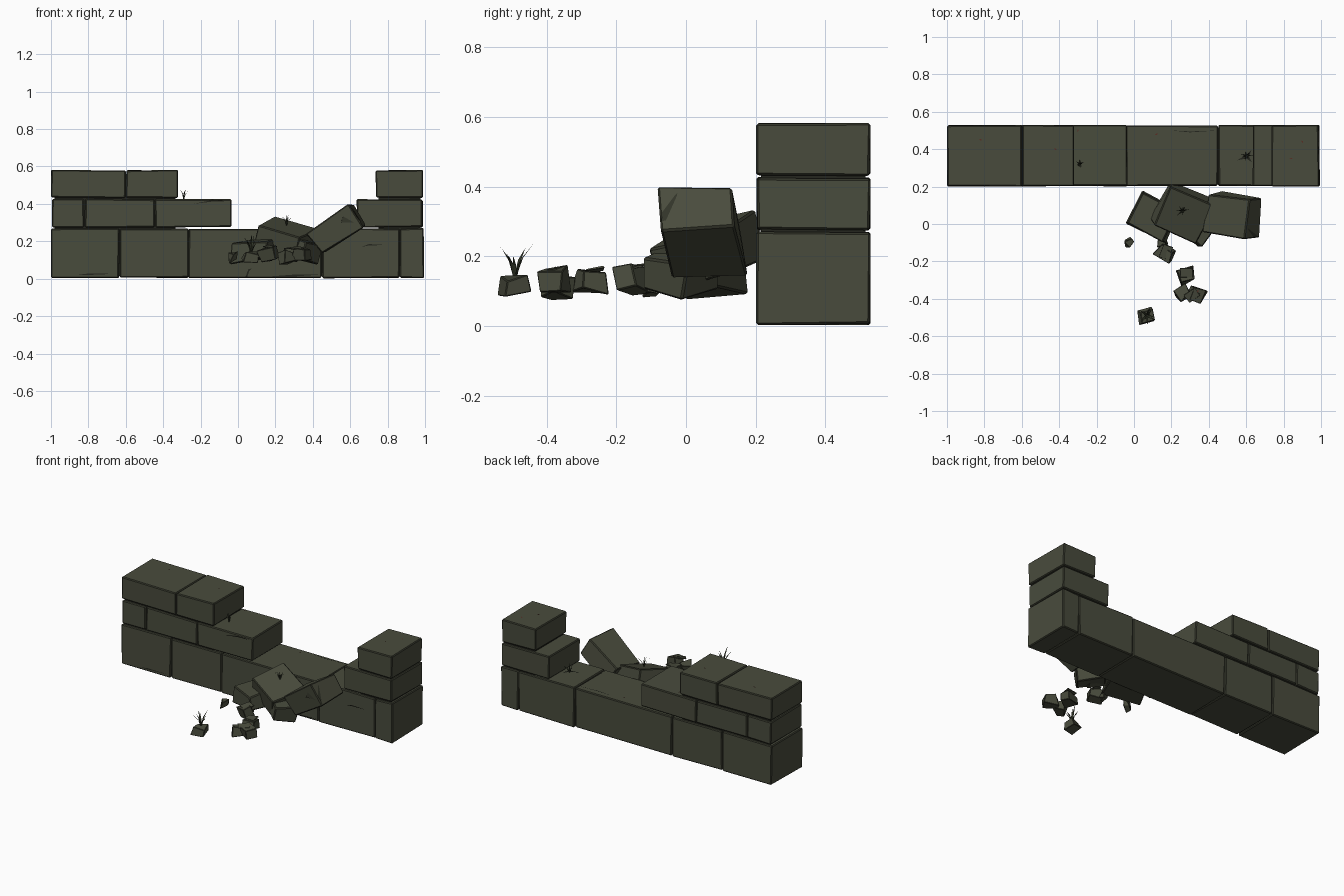
import bpy, bmesh, math, random
from mathutils import Vector, Matrix, Euler

if "Cube" in bpy.data.objects:
    bpy.data.objects.remove(bpy.data.objects["Cube"])

random.seed(4)


def material(name, rgb):
    m = bpy.data.materials.new(name)
    m.diffuse_color = (*rgb, 1)
    m.use_nodes = True
    m.node_tree.nodes["Principled BSDF"].inputs["Base Color"].default_value = m.diffuse_color
    return m


STONE = material("mossy stone", (0.066, 0.071, 0.046))
EDGE = material("dark worn edge", (0.032, 0.034, 0.022))
MORTAR = material("dark mortar", (0.018, 0.019, 0.013))
GRASS = material("dark grass", (0.030, 0.036, 0.020))
RED = material("dry red leaf", (0.10, 0.028, 0.018))


def finish(bm, name, *mats):
    bmesh.ops.recalc_face_normals(bm, faces=bm.faces)
    me = bpy.data.meshes.new(name)
    bm.to_mesh(me)
    bm.free()
    ob = bpy.data.objects.new(name, me)
    for m in mats:
        me.materials.append(m)
    bpy.context.collection.objects.link(ob)
    return ob


def stone(name, center, size, rot=(0, 0, 0), jitter=0.003, bevel=0.006):
    """Slightly uneven box with a dark chamfer."""
    bm = bmesh.new()
    bmesh.ops.create_cube(bm, size=1)
    turn = Euler([math.radians(a) for a in rot]).to_matrix()
    for v in bm.verts:
        p = Vector([c * s + random.uniform(-jitter, jitter) for c, s in zip(v.co, size)])
        v.co = turn @ p + Vector(center)
    ob = finish(bm, name, STONE, EDGE)
    mod = ob.modifiers.new("chamfer", "BEVEL")
    mod.width, mod.segments, mod.material = bevel, 1, 1
    mod.limit_method = "NONE"
    return ob


def plates(name, polys, mat, place):
    """Thin flat shapes; place maps 2D points to 3D."""
    bm = bmesh.new()
    for poly in polys:
        bm.faces.new([bm.verts.new(place(*p)) for p in poly])
    return finish(bm, name, mat)


# Courses of wall blocks: bottom, top, and joints along x
COURSES = [
    ("lower", 0.005, 0.268, (-1, -0.635, -0.265, 0.45, 0.865, 0.995)),
    ("middle_left", 0.276, 0.425, (-0.995, -0.82, -0.445, -0.035)),
    ("middle_right", 0.276, 0.425, (0.635, 0.99)),
    ("upper_left", 0.433, 0.58, (-1, -0.6, -0.32)),
    ("upper_right", 0.433, 0.58, (0.735, 0.99)),
]
for name, z0, z1, joints in COURSES:
    for i, (a, b) in enumerate(zip(joints, joints[1:])):
        stone(f"{name}_block_{i + 1}", ((a + b) / 2, 0.365, (z0 + z1) / 2),
              (b - a - 0.004, 0.324, z1 - z0))

# Mortar seen in the gaps
for name, x0, x1, z0, z1 in (("lower", -0.985, 0.98, 0.015, 0.262),
                             ("left", -0.98, -0.335, 0.25, 0.56),
                             ("right", 0.75, 0.975, 0.25, 0.56)):
    bm = bmesh.new()
    bmesh.ops.create_cube(bm, size=1, matrix=Matrix.Translation(
        ((x0 + x1) / 2, 0.365, (z0 + z1) / 2)) @ Matrix.Diagonal((x1 - x0, 0.3, z1 - z0, 1)))
    finish(bm, name + "_mortar", MORTAR)

# Cracks on the front and the ledges
plates("front_cracks", [
    [(0.04, 0.01), (0.055, 0.05), (0.075, 0.055), (0.06, 0.04), (0.05, 0.01)],
    [(0.66, 0.17), (0.70, 0.185), (0.80, 0.18), (0.70, 0.178)],
    [(-0.86, 0.02), (-0.80, 0.028), (-0.66, 0.026), (-0.80, 0.02)],
    [(0.17, 0.012), (0.30, 0.022), (0.44, 0.022), (0.30, 0.012)],
    [(-0.24, 0.40), (-0.14, 0.42), (-0.05, 0.415), (-0.14, 0.412)],
], MORTAR, lambda x, z: (x, 0.197, z))
plates("ledge_cracks", [
    [(0.55, 0.34), (0.60, 0.37), (0.63, 0.40), (0.615, 0.36), (0.63, 0.33), (0.60, 0.35)],
    [(0.20, 0.50), (0.30, 0.49), (0.45, 0.50), (0.30, 0.495)],
], MORTAR, lambda x, y: (x, y, 0.273))

# Fallen blocks in front of the gap
stone("fallen_block_right", (0.53, 0.045, 0.262), (0.265, 0.215, 0.145), (4, -33, -8), 0.012)
stone("fallen_block_middle", (0.255, 0.065, 0.215), (0.25, 0.235, 0.14), (10, 14, -26), 0.014)
stone("fallen_block_left", (0.105, 0.04, 0.152), (0.23, 0.20, 0.10), (4, -6, -27), 0.012)
stone("fallen_block_front", (0.33, -0.01, 0.155), (0.17, 0.14, 0.11), (-8, 10, -35), 0.014)

# Splintered shard on the raised end of the tilted block
bm = bmesh.new()
base = [(0.55, -0.075, 0.30), (0.66, -0.07, 0.30), (0.64, -0.03, 0.31), (0.55, -0.03, 0.31)]
low = [bm.verts.new(p) for p in base]
high = [bm.verts.new(p) for p in ((0.585, -0.065, 0.39), (0.61, -0.025, 0.38))]
for f in ((low[0], low[1], high[0]), (low[1], low[2], high[1], high[0]),
          (low[2], low[3], high[1]), (low[3], low[0], high[0], high[1]), low[::-1]):
    bm.faces.new(f)
finish(bm, "stone_shard", EDGE)

# Loose rubble
RUBBLE = [(-0.025, -0.10, 0.115, 0.045, 0.045, 30), (0.165, -0.155, 0.13, 0.085, 0.075, -30),
          (0.15, -0.10, 0.115, 0.05, 0.04, 20), (0.28, -0.275, 0.125, 0.09, 0.06, 15),
          (0.26, -0.37, 0.115, 0.075, 0.05, 40), (0.34, -0.375, 0.125, 0.075, 0.06, -25),
          (0.07, -0.49, 0.115, 0.08, 0.05, 15)]
for i, (x, y, z, w, h, a) in enumerate(RUBBLE):
    stone(f"rubble_{i + 1}", (x, y, z), (w, w * 0.85, h),
          (random.uniform(-14, 14), random.uniform(-14, 14), a), 0.012, 0.003)

# Thin chips lying on the rubble
for i, (x, y, z) in enumerate(((0.28, -0.26, 0.163), (0.31, -0.38, 0.162), (0.17, -0.15, 0.170))):
    stone(f"chip_{i + 1}", (x, y, z), (0.07, 0.05, 0.006), (8, -6, 35 * i), 0.003, 0.001)


# Grass tufts of bent, pointed blades
def tuft(name, x, y, z, height, spread, count):
    bm = bmesh.new()
    for i in range(count):
        a = math.tau * i / count + random.uniform(-0.3, 0.3)
        out, side = Vector((math.cos(a), math.sin(a), 0)), Vector((-math.sin(a), math.cos(a), 0))
        h, s = height * random.uniform(0.55, 1), spread * random.uniform(0.4, 1)
        root = Vector((x, y, z))
        mid = root + out * s * 0.4 + Vector((0, 0, h * 0.6))
        w = height * 0.05
        v = [bm.verts.new(p) for p in (root - side * w, root + side * w, mid + side * w * 0.8,
                                       mid - side * w * 0.8, root + out * s + Vector((0, 0, h)))]
        bm.faces.new(v[:4])
        bm.faces.new((v[3], v[2], v[4]))
    finish(bm, name, GRASS)


tuft("front_grass", 0.07, -0.49, 0.135, 0.115, 0.055, 9)
tuft("left_ledge_grass", -0.29, 0.32, 0.425, 0.065, 0.035, 8)
tuft("right_ledge_grass", 0.60, 0.365, 0.268, 0.06, 0.045, 7)
tuft("fallen_block_grass", 0.26, 0.07, 0.285, 0.06, 0.045, 8)
tuft("rubble_grass", 0.34, -0.37, 0.15, 0.025, 0.05, 6)

# Scattered dry leaves
bm = bmesh.new()
for x, y, z in ((-0.82, 0.45, 0.584), (-0.42, 0.40, 0.584), (-0.30, 0.50, 0.43), (0.12, 0.48, 0.273),
                (0.84, 0.35, 0.584), (0.90, 0.44, 0.584), (0.30, -0.24, 0.17), (0.34, -0.36, 0.17)):
    a = random.uniform(0, math.tau)
    bm.faces.new([bm.verts.new((x + r * math.cos(a + t), y + r * math.sin(a + t), z))
                  for r, t in ((0.008, 0), (0.004, 1.6), (0.008, 3.1), (0.004, 4.7))])
finish(bm, "dry_leaves", RED)
